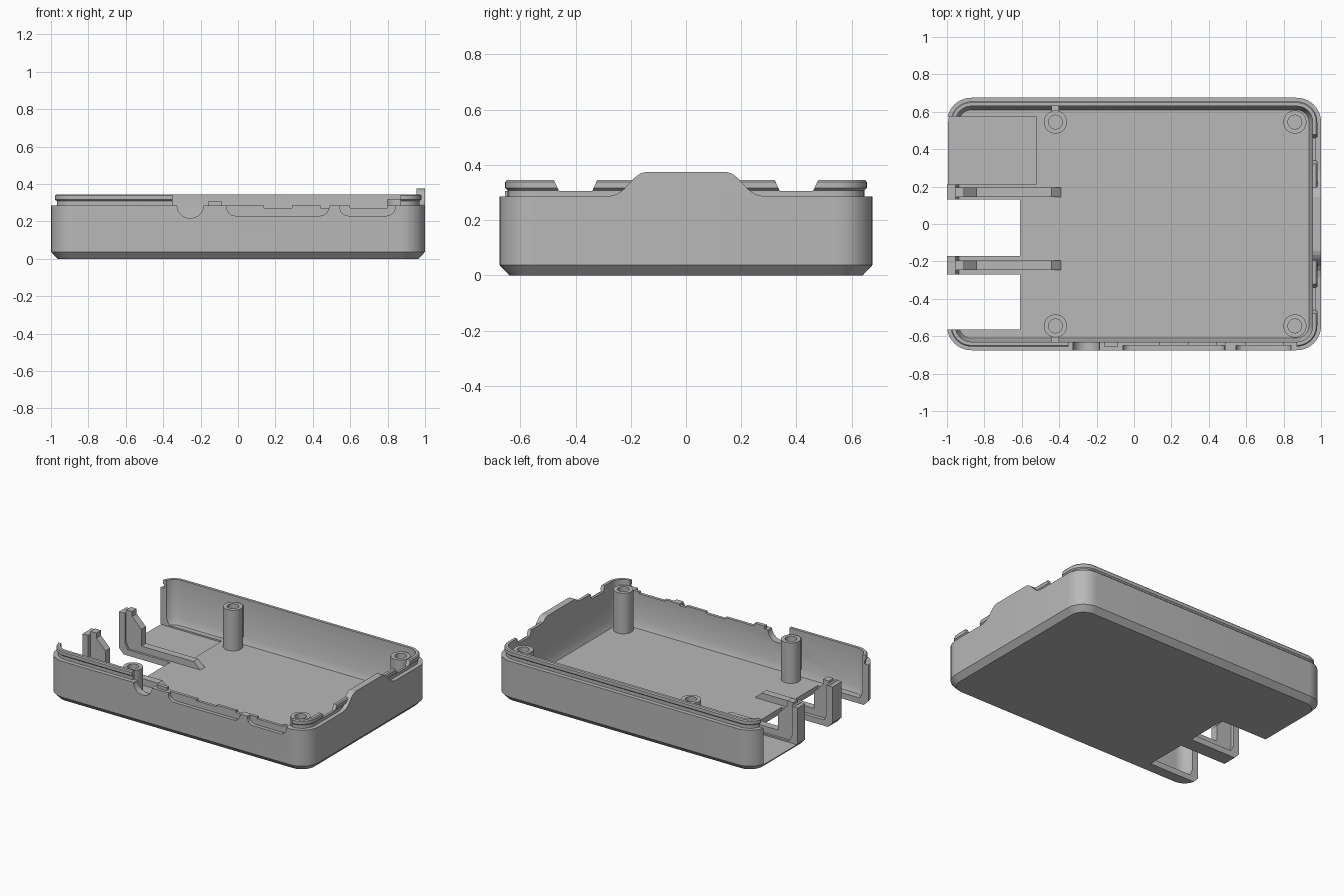
import bpy
import bmesh
from math import cos, sin, pi

if "Cube" in bpy.data.objects:
    bpy.data.objects.remove(bpy.data.objects["Cube"])

HALF_X, HALF_Y, CORNER = 1.0, 0.675, 0.13
FLOOR, RIM, LIP = 0.04, 0.285, 0.345

grey = bpy.data.materials.new("plain grey")
grey.use_nodes = True
colour = (0.48, 0.48, 0.48, 1)
grey.diffuse_color = colour
grey.node_tree.nodes["Principled BSDF"].inputs["Base Color"].default_value = colour


def finish(name, bm):
    bmesh.ops.recalc_face_normals(bm, faces=bm.faces)
    mesh = bpy.data.meshes.new(name)
    bm.to_mesh(mesh)
    bm.free()
    obj = bpy.data.objects.new(name, mesh)
    bpy.context.collection.objects.link(obj)
    mesh.materials.append(grey)
    return obj


def loft(name, rings):
    """Join equal rings of points with quads and cap both ends."""
    bm = bmesh.new()
    loops = [[bm.verts.new(p) for p in ring] for ring in rings]
    n = len(loops[0])
    for a, b in zip(loops, loops[1:]):
        for i in range(n):
            j = (i + 1) % n
            bm.faces.new((a[i], a[j], b[j], b[i]))
    bm.faces.new(loops[0])
    bm.faces.new(loops[-1])
    return finish(name, bm)


def prism(name, points, axis, low, high):
    """Extrude a profile along x (points y,z) or along y (points x,z)."""
    def place(p, d):
        return (d, p[0], p[1]) if axis == "x" else (p[0], d, p[1])
    return loft(name, [[place(p, d) for p in points] for d in (low, high)])


def box(name, x0, x1, y0, y1, z0, z1):
    return prism(name, [(x0, z0), (x1, z0), (x1, z1), (x0, z1)], "y", y0, y1)


def rounded_ring(offset, z, steps=10):
    r = CORNER - offset
    ring = []
    for k, (sx, sy) in enumerate([(1, 1), (-1, 1), (-1, -1), (1, -1)]):
        cx, cy = sx * (HALF_X - CORNER), sy * (HALF_Y - CORNER)
        for i in range(steps + 1):
            a = (k + i / steps) * pi / 2
            ring.append((cx + r * cos(a), cy + r * sin(a), z))
    return ring


def circle(x, y, r, z, n=32):
    return [(x + r * cos(2 * pi * i / n), y + r * sin(2 * pi * i / n), z) for i in range(n)]


def smooth(obj):
    bpy.ops.object.select_all(action="DESELECT")
    obj.select_set(True)
    bpy.context.view_layer.objects.active = obj
    bpy.ops.object.shade_smooth_by_angle(angle=pi / 7)


def cut(obj, cutter):
    cutter.hide_render = True
    mod = obj.modifiers.new("cut", "BOOLEAN")
    mod.operation, mod.solver, mod.object = "DIFFERENCE", "EXACT", cutter
    bpy.context.view_layer.objects.active = obj
    bpy.ops.object.modifier_apply(modifier=mod.name)
    bpy.data.objects.remove(cutter)


def pocket(x0, x1, z, r=0.045):
    """Slot outline, open at the top, with rounded lower corners."""
    pts = [(x1, 0.4), (x0, 0.4)]
    for cx, start in ((x0 + r, pi), (x1 - r, 1.5 * pi)):
        pts += [(cx + r * cos(start + i * pi / 12), z + r + r * sin(start + i * pi / 12))
                for i in range(7)]
    return prism("pocket_cutter", pts, "y", -0.8, -0.65)


# Tray shell: outside wall, stepped lip, inside wall, floor
section = [(0.035, 0), (0, 0.037), (0, RIM), (0.029, RIM), (0.029, 0.308), (0.02, 0.316),
           (0.02, 0.338), (0.026, LIP), (0.045, LIP), (0.045, 0.085), (0.065, FLOOR)]
shell = loft("tray_shell", [rounded_ring(o, z) for o, z in section])

# Left end: three openings, two of them also through the floor
cut(shell, box("port_cutter", -1.2, -0.525, 0.21, 0.575, 0.03, 0.6))
for y0, y1 in ((-0.17, 0.13), (-0.565, -0.27)):
    cut(shell, box("notch_cutter", -1.2, -0.61, y0, y1, -0.1, 0.6))
cut(shell, box("post_top_cutter", -1.2, -0.9, -0.3, 0.25, 0.288, 0.6))

# Front wall: lowered lip, round plug opening, two outside pockets
cut(shell, box("front_lip_cutter", -0.35, 0.87, -0.8, -0.6, 0.284, 0.6))
plug = [(-0.255 + 0.071 * cos(i * pi / 16), 0.288 + 0.071 * sin(i * pi / 16)) for i in range(32)]
cut(shell, prism("plug_cutter", plug, "y", -0.8, -0.58))
cut(shell, pocket(-0.06, 0.485, 0.23))
cut(shell, pocket(0.545, 0.84, 0.23))
for x0, x1 in ((0.14, 0.29), (0.44, 0.49), (0.6, 0.8)):
    cut(shell, box("edge_cutter", x0, x1, -0.8, -0.58, 0.272, 0.5))

# Right wall: two dips in the lip
for s in (-1, 1):
    dip = [(s * y, z) for y, z in ((0.31, 0.37), (0.34, 0.305), (0.46, 0.305), (0.49, 0.37))]
    cut(shell, prism("dip_cutter", dip, "x", 0.9, 1.1))
smooth(shell)

# Raised tab on the right wall
half = [(0.285, RIM), (0.25, 0.294), (0.225, 0.312), (0.185, 0.355), (0.165, 0.369), (0.145, 0.375)]
tab = half + [(-y, z) for y, z in reversed(half)]
prism("right_tab", tab, "x", 0.955, 1.0)

# Small stop on the front edge
box("front_edge_stop", -0.16, -0.085, -0.655, -0.63, 0.27, 0.305)

# Screw posts in the four corners
for x, x_name in ((-0.42, "right"), (0.86, "left")):
    for s, y_name in ((-1, "front"), (1, "back")):
        y = s * 0.545
        post = loft(f"screw_post_{y_name}_{x_name}", [
            circle(x, y, 0.062, 0.02), circle(x, y, 0.062, 0.32),
            circle(x, y, 0.037, 0.32), circle(x, y, 0.037, 0.1)])
        smooth(post)
        if x < 0:
            lo, hi = sorted((s * 0.6, s * 0.64))
            box(f"post_web_{y_name}", x - 0.02, x + 0.02, lo, hi, 0.03, 0.3)

# L-shaped ribs bracing the two narrow uprights
rib = [(-0.955, 0.02), (-0.39, 0.02), (-0.39, FLOOR), (-0.44, 0.085), (-0.84, 0.085),
       (-0.84, 0.2), (-0.91, 0.27), (-0.91, 0.305), (-0.955, 0.305)]
for name, y in (("back", 0.17), ("front", -0.22)):
    prism(f"brace_rib_{name}", rib, "y", y - 0.025, y + 0.025)
